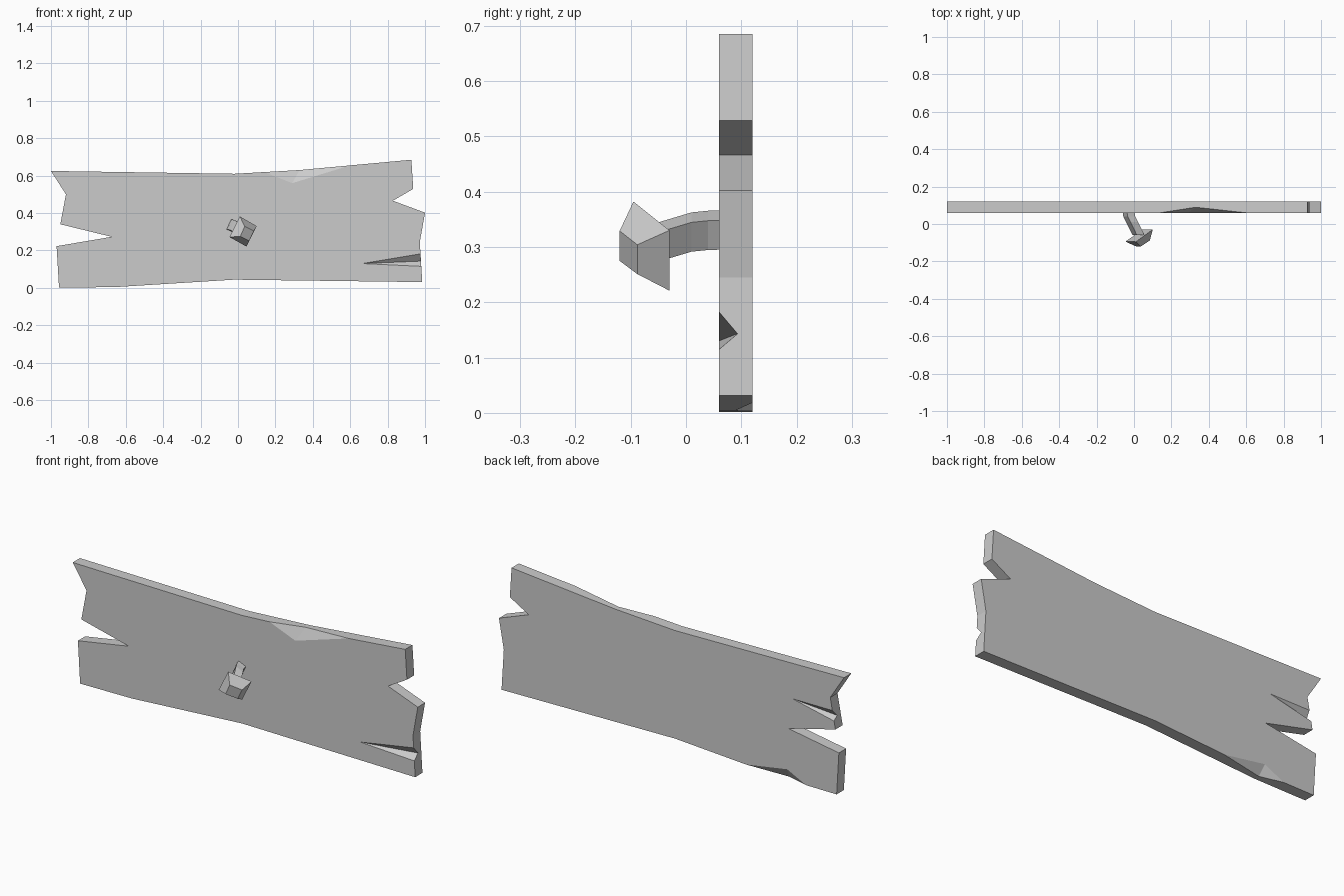
import bpy, bmesh
from mathutils import Vector, Matrix

cube = bpy.data.objects.get("Cube")
if cube:
    bpy.data.objects.remove(cube, do_unlink=True)

GREY = (0.6, 0.6, 0.6, 1)
grey = bpy.data.materials.new("plain grey")
grey.use_nodes = True
grey.diffuse_color = GREY
grey.node_tree.nodes["Principled BSDF"].inputs["Base Color"].default_value = GREY

FRONT, BACK = 0.06, 0.12


def finish(name, bm):
    """Turn a bmesh into a flat-shaded grey object."""
    bmesh.ops.recalc_face_normals(bm, faces=bm.faces)
    mesh = bpy.data.meshes.new(name)
    bm.to_mesh(mesh)
    bm.free()
    mesh.materials.append(grey)
    obj = bpy.data.objects.new(name, mesh)
    bpy.context.collection.objects.link(obj)
    return obj


def hull(name, points):
    bm = bmesh.new()
    for p in points:
        bm.verts.new(p)
    bmesh.ops.convex_hull(bm, input=bm.verts[:])
    return finish(name, bm)


def cut(target, points):
    """Subtract a convex wedge from the target."""
    cutter = hull("wedge_cutter", points)
    cutter.hide_render = True
    mod = target.modifiers.new("wedge", "BOOLEAN")
    mod.operation = "DIFFERENCE"
    mod.solver = "EXACT"
    mod.object = cutter
    bpy.context.view_layer.objects.active = target
    bpy.ops.object.modifier_apply(modifier=mod.name)
    bpy.data.objects.remove(cutter, do_unlink=True)


def crack(target, apex, ends, outside):
    """Cut a split that opens from its apex through the end of the board."""
    apex = Vector(apex)
    opened = [apex + (Vector(e) - apex) * 1.15 for e in ends]
    cut(target, [apex, *opened, outside])


# Board: ragged outline extruded through its thickness
outline = [(-1, .625), (-.92, .5), (-.95, .34), (-.675, .273), (-.97, .223),
           (-.957, .002), (-.66, .004), (-.02, .044), (.985, .031),
           (.972, .245), (1, .402), (.828, .466), (.937, .529),
           (.927, .685), (.33, .63), (-.02, .61)]
bm = bmesh.new()
face = bm.faces.new([bm.verts.new((x, FRONT, z)) for x, z in outline])
extruded = bmesh.ops.extrude_face_region(bm, geom=[face])["geom"]
bmesh.ops.translate(bm, vec=(0, BACK - FRONT, 0),
                    verts=[g for g in extruded if isinstance(g, bmesh.types.BMVert)])
board = finish("board", bm)

# Splits in the ends: one in the front face, one in the back face
crack(board, (.665, FRONT, .13),
      [(.975, FRONT, .182), (.98, FRONT, .115), (.977, .093, .143)], (1.05, 0, .145))
crack(board, (-.70, BACK, .435),
      [(-.935, BACK, .435), (-.945, BACK, .382), (-.94, .09, .4)], (-1.05, .18, .41))

# Chips along the edges: top front and bottom back
cut(board, [(.14, FRONT, .619), (.29, FRONT, .56), (.6, FRONT, .655),
            (.33, .09, .631), (.35, 0, .75)])
cut(board, [(-.43, BACK, .018), (-.67, BACK, .057), (-.78, BACK, .003),
            (-.66, .088, .003), (-.65, .18, -.1)])

# Bent nail shaft: a twisted square section carried along a bend
bm = bmesh.new()
turn = Matrix.Rotation(0.42, 3, "Y")
rings = []
for centre in [(-.032, .08, .331), (-.025, .04, .33), (-.01, .01, .327), (.024, -.06, .306)]:
    rings.append([bm.verts.new(Vector(centre) + turn @ Vector((x, 0, z)))
                  for x, z in [(-.022, -.029), (.022, -.029), (.022, .029), (-.022, .029)]])
for a, b in zip(rings, rings[1:]):
    for i in range(4):
        j = (i + 1) % 4
        bm.faces.new((a[i], a[j], b[j], b[i]))
bm.faces.new(rings[0])
bm.faces.new(rings[-1])
finish("nail_shaft", bm)

# Nail head: tilted tapered block
bm = bmesh.new()
base = [bm.verts.new(p) for p in [(.01, -.095, .382), (.1, -.03, .33),
                                  (.045, -.03, .221), (-.046, -.094, .272)]]
tip = [bm.verts.new(p) for p in [(.036, -.12, .329), (.085, -.088, .304),
                                 (.06, -.088, .251), (.012, -.12, .275)]]
bm.faces.new(base)
bm.faces.new(tip)
for i in range(4):
    j = (i + 1) % 4
    bm.faces.new((base[i], base[j], tip[j], tip[i]))
finish("nail_head", bm)
